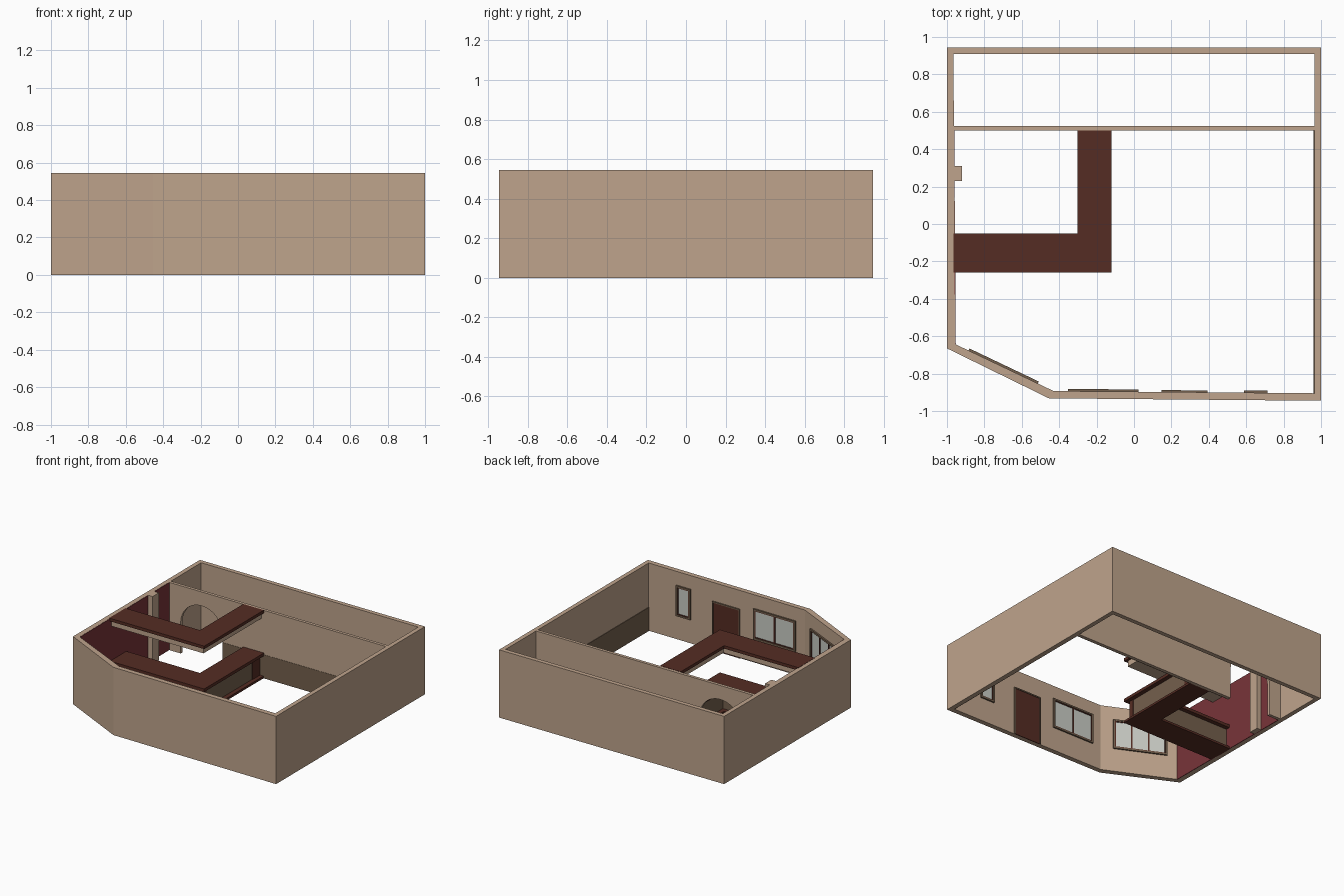
import bpy, bmesh, math
from mathutils import Vector

if "Cube" in bpy.data.objects:
    bpy.data.objects.remove(bpy.data.objects["Cube"])


def lin(c):
    c /= 255
    return c / 12.92 if c <= 0.04045 else ((c + 0.055) / 1.055) ** 2.4


def mat(name, r, g, b):
    m = bpy.data.materials.new(name)
    m.diffuse_color = (lin(r), lin(g), lin(b), 1)
    m.use_nodes = True
    m.node_tree.nodes["Principled BSDF"].inputs["Base Color"].default_value = m.diffuse_color
    return m


BEIGE = mat("beige plaster", 191, 164, 140)
TAN = mat("dark tan panel", 116, 96, 77)
BROWN = mat("dark brown wood", 85, 44, 35)
RED = mat("burgundy paint", 120, 52, 57)
GLASS = mat("pale glass", 202, 205, 197)
H = 0.544


def finish(name, bm, material):
    bmesh.ops.recalc_face_normals(bm, faces=bm.faces)
    me = bpy.data.meshes.new(name)
    bm.to_mesh(me)
    bm.free()
    me.materials.append(material)
    ob = bpy.data.objects.new(name, me)
    bpy.context.collection.objects.link(ob)
    return ob


def prism(name, pts, vec, material):
    """Extrude a closed 3D outline along vec."""
    bm = bmesh.new()
    f = bm.faces.new([bm.verts.new(p) for p in pts])
    ext = bmesh.ops.extrude_face_region(bm, geom=[f])
    bmesh.ops.translate(bm, vec=vec, verts=[v for v in ext["geom"] if isinstance(v, bmesh.types.BMVert)])
    return finish(name, bm, material)


def slab(name, pts, z0, z1, material):
    return prism(name, [(x, y, z0) for x, y in pts], (0, 0, z1 - z0), material)


def rect(x0, x1, y0, y1):
    return [(x0, y0), (x1, y0), (x1, y1), (x0, y1)]


def plate(name, wall, a, b, z0, z1, depth, material):
    """Box standing on the inner face of a wall, a..b measured along the wall."""
    p, q = (Vector((*c, 0)) for c in wall)
    u = (q - p).normalized()
    n = Vector((-u.y, u.x, 0))
    pts = [p + u * s + Vector((0, 0, z)) - n * 0.002 for s, z in ((a, z0), (b, z0), (b, z1), (a, z1))]
    return prism(name, pts, n * (depth + 0.002), material)


# outer wall ring with one cut corner
outer = [(-1, 0.945), (-1, -0.665), (-0.455, -0.932), (1, -0.945), (1, 0.945)]
inner = [(-0.965, 0.91), (-0.957, -0.642), (-0.43, -0.893), (0.965, -0.905), (0.965, 0.91)]
bm = bmesh.new()
rings = [[bm.verts.new((x, y, z)) for x, y in ring]
         for ring, z in ((outer, 0), (outer, H), (inner, H), (inner, 0))]
for k in range(4):
    r0, r1 = rings[k], rings[(k + 1) % 4]
    for i in range(5):
        j = (i + 1) % 5
        bm.faces.new((r0[i], r0[j], r1[j], r1[i]))
finish("outer_walls", bm, BEIGE)

# partition with arched doorway
ax0, ax1, spring = -0.86, -0.486, 0.245
cx, r = (ax0 + ax1) / 2, (ax1 - ax0) / 2
arch = [(cx - r * math.cos(math.pi * i / 24), spring + r * math.sin(math.pi * i / 24)) for i in range(25)]
prof = [(-0.965, 0), (ax0, 0)] + arch + [(ax1, 0), (0.965, 0), (0.965, H), (-0.965, H)]
prism("partition_wall", [(x, 0.5, z) for x, z in prof], (0, 0.025, 0), BEIGE)

# painted left wall and its pillar
left = (Vector((-0.965, 0.5)), Vector((-0.957, -0.642)))
plate("red_wall_paint", left, 0, 1.142, 0, H - 0.001, 0.004, RED)
slab("pillar", rect(-0.966, -0.92, 0.23, 0.31), 0, H, BEIGE)

# wainscot on partition and right wall
plate("partition_wainscot", ((0.965, 0.5), (ax1, 0.5))[::1], 0, 0.965 - ax1, 0, 0.19, 0.0, TAN).location.y = -0.004
plate("right_wainscot", ((0.965, -0.905), (0.965, 0.5)), 0, 1.405, 0, 0.19, 0.004, TAN)


# windows and door on the inner wall faces
def window(name, wall, a, b, panes, z0=0.19, z1=0.435):
    t = 0.013
    plate(name + "_glass", wall, a + t, b - t, z0 + t, z1 - t, 0.003, GLASS)
    for k, (c, d, e, f) in enumerate(((a, a + t, z0, z1), (b - t, b, z0, z1),
                                      (a + t, b - t, z0, z0 + t), (a + t, b - t, z1 - t, z1))):
        plate(f"{name}_frame_{k}", wall, c, d, e, f, 0.012, TAN)
    # dark sash bars: both sides of every pane
    w = (b - a - 2 * t) / panes
    for k in range(panes + 1):
        m = a + t + w * k
        lo, hi = max(m - 0.006, a + t), min(m + 0.006, b - t)
        plate(f"{name}_sash_{k}", wall, lo, hi, z0 + t, z1 - t, 0.009, BROWN)
    for k, z in enumerate((z0 + t, z1 - t - 0.006)):
        plate(f"{name}_rail_{k}", wall, a + t, b - t, z, z + 0.006, 0.008, BROWN)


front = (inner[2], inner[3])
window("wide_window", front, 0.078, 0.455, 2)
window("narrow_window", front, 1.018, 1.145, 1)
window("corner_window", (inner[1], inner[2]), 0.08, 0.49, 3)
d0, d1, dz = 0.577, 0.823, 0.395
plate("door", front, d0 + 0.01, d1 - 0.01, 0, dz - 0.01, 0.005, BROWN)
for k, (a, b, z0, z1) in enumerate(((d0, d0 + 0.01, 0, dz), (d1 - 0.01, d1, 0, dz),
                                    (d0 + 0.01, d1 - 0.01, dz - 0.01, dz))):
    plate(f"door_trim_{k}", front, a, b, z0, z1, 0.01, TAN)


# L-shaped bar: plinth, body, top and hanging canopy
def ell(d):
    return [(-0.965, -0.258 + d), (-0.12 - d, -0.258 + d), (-0.12 - d, 0.5),
            (-0.303 + d, 0.5), (-0.303 + d, -0.05 - d), (-0.965, -0.05 - d)]


slab("bar_plinth", ell(0), 0, 0.018, BROWN)
slab("bar_body", ell(0.035), 0.018, 0.178, TAN)
slab("bar_top", ell(0), 0.178, 0.202, BROWN)
slab("bar_corner_post", rect(-0.19, -0.15, -0.228, -0.188), 0.018, 0.178, BROWN)
slab("bar_end_post", rect(-0.273, -0.15, 0.4, 0.494), 0.018, 0.178, BROWN)
slab("canopy_fascia", ell(0.02), 0.475, 0.522, BEIGE)
slab("canopy_top", ell(0), 0.522, 0.546, BROWN)
